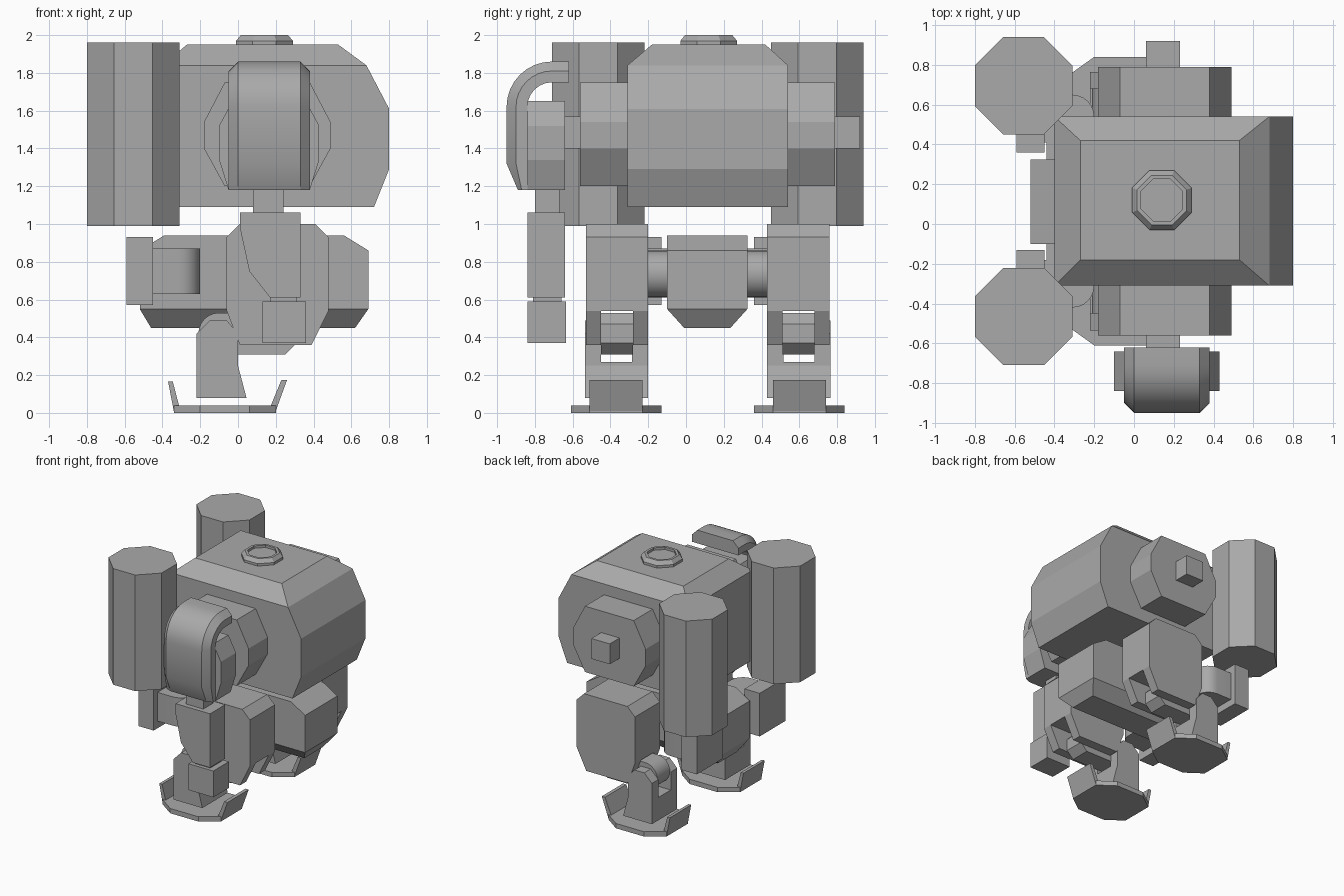
import bpy
import bmesh
from math import sin, cos, pi, radians

if "Cube" in bpy.data.objects:
    bpy.data.objects.remove(bpy.data.objects["Cube"], do_unlink=True)

grey = bpy.data.materials.new("machine_grey")
grey.use_nodes = True
COLOUR = (0.4, 0.4, 0.4, 1)
grey.diffuse_color = COLOUR
grey.node_tree.nodes["Principled BSDF"].inputs["Base Color"].default_value = COLOUR

MID_Y = 0.115  # plane between the two halves of the machine


def loft(name, loops, smooth=False, twin=False):
    """Skin a stack of loops and cap both ends; twin adds the mirrored part."""
    sides = [("near_", False), ("far_", True)] if twin else [("", False)]
    for prefix, flip in sides:
        bm = bmesh.new()
        rings = []
        for loop in loops:
            rings.append([bm.verts.new((x, 2 * MID_Y - y if flip else y, z)) for x, y, z in loop])
        n = len(rings[0])
        for a, b in zip(rings, rings[1:]):
            for i in range(n):
                j = (i + 1) % n
                bm.faces.new((a[i], a[j], b[j], b[i]))
        bm.faces.new(rings[0])
        bm.faces.new(rings[-1])
        bmesh.ops.recalc_face_normals(bm, faces=bm.faces)
        mesh = bpy.data.meshes.new(prefix + name)
        bm.to_mesh(mesh)
        bm.free()
        mesh.materials.append(grey)
        obj = bpy.data.objects.new(prefix + name, mesh)
        bpy.context.collection.objects.link(obj)
        if smooth:
            bpy.ops.object.select_all(action="DESELECT")
            obj.select_set(True)
            bpy.context.view_layer.objects.active = obj
            bpy.ops.object.shade_smooth_by_angle(angle=radians(30))


def side_prism(name, profile, y0, y1, **kw):
    """Extrude an (x, z) profile along y."""
    loft(name, [[(x, y, z) for x, z in profile] for y in (y0, y1)], **kw)


def flat_prism(name, profile, z0, z1, **kw):
    """Extrude an (x, y) profile along z."""
    loft(name, [[(x, y, z) for x, y in profile] for z in (z0, z1)], **kw)


def box(name, x0, x1, y0, y1, z0, z1, **kw):
    side_prism(name, rect(x0, x1, z0, z1), y0, y1, **kw)


def rect(a0, a1, b0, b1):
    return [(a0, b0), (a1, b0), (a1, b1), (a0, b1)]


def arc(cx, cy, r, start, end, steps):
    angles = [radians(start + (end - start) * i / steps) for i in range(steps + 1)]
    return [(cx + r * cos(a), cy + r * sin(a)) for a in angles]


def octagon(cx, cy, r):
    """Flat-sided octagon with half width r."""
    return arc(cx, cy, r / cos(pi / 8), 22.5, 337.5, 7)


def at_z(loop, z):
    return [(x, y, z) for x, y in loop]


# Torso: body with a sloping roof rim and a stepped nose
side_prism("torso", [(-0.40, 1.09), (0.72, 1.09), (0.80, 1.29), (0.80, 1.61),
                     (0.68, 1.84), (-0.40, 1.84)], -0.31, 0.54)
loft("torso_roof", [at_z(rect(-0.40, 0.68, -0.31, 0.54), 1.84),
                    at_z(rect(-0.27, 0.53, -0.18, 0.42), 1.95)])

# Roof hatch with a sunken lid
hatch = [(0.15, 1.94), (0.15, 1.97), (0.125, 2.0), (0.105, 2.0), (0.105, 1.98)]
loft("roof_hatch", [at_z(octagon(0.14, 0.12, r), z) for r, z in hatch])

# Shoulder drums and arm pegs
side_prism("shoulder", [(-0.18, 1.40), (-0.07, 1.20), (0.38, 1.20), (0.49, 1.40),
                        (0.49, 1.54), (0.38, 1.75), (-0.07, 1.75), (-0.18, 1.54)],
           -0.56, -0.31, twin=True)
box("arm_peg", 0.06, 0.23, -0.69, -0.55, 1.40, 1.57, twin=True)

# Single arm
side_prism("upper_arm", [(-0.10, 1.34), (-0.05, 1.18), (0.38, 1.18), (0.43, 1.34),
                         (0.43, 1.52), (0.36, 1.65), (-0.03, 1.65), (-0.10, 1.52)],
           -0.84, -0.64)
box("elbow_link", 0.08, 0.24, -0.80, -0.67, 1.05, 1.19)
side_prism("forearm", [(0.01, 1.06), (0.01, 0.98), (0.06, 0.75), (0.17, 0.61),
                       (0.33, 0.61), (0.33, 1.06)], -0.84, -0.64)
box("wrist", 0.17, 0.31, -0.81, -0.66, 0.58, 0.62)
box("hand", 0.13, 0.36, -0.84, -0.635, 0.37, 0.59)


# Curved arm shield with chamfered rims
def shield_section(x, inset):
    r = 0.24 - inset
    outer = [(-0.62, 1.86 - inset)] + arc(-0.71, 1.62, r, 90, 180, 8)
    outer += [(-0.95 + inset, 1.32), (-0.89 + inset * 0.4, 1.18)]
    inner = [(-0.84, 1.18), (-0.84, 1.62)]
    inner += arc(-0.71, 1.62, 0.13, 165, 90, 5) + [(-0.62, 1.75)]
    return [(x, y, z) for y, z in outer + inner]


loft("arm_shield", [shield_section(x, i) for x, i in
                    ((-0.05, 0.05), (0.0, 0), (0.33, 0), (0.38, 0.05))], smooth=True)

# Upright tanks with their elbow brackets
flat_prism("tank", octagon(-0.555, -0.465, 0.245), 0.99, 1.96, twin=True)
box("bracket_block", -0.59, -0.45, -0.47, -0.13, 0.57, 0.93, twin=True)
bend = [(-0.46, -0.18), (-0.46, -0.42)] + arc(-0.31, -0.31, 0.11, -90, 0, 6)
flat_prism("bracket_elbow", bend + [(-0.20, -0.09), (-0.44, -0.09), (-0.44, -0.18)],
           0.63, 0.87, smooth=True, twin=True)

# Pelvis with a tapered underside
side_prism("pelvis", [(-0.52, 0.55), (0.69, 0.55), (0.69, 0.86), (0.56, 0.94),
                      (-0.39, 0.94), (-0.52, 0.86)], -0.10, 0.325)
loft("pelvis_keel", [at_z(rect(-0.52, 0.69, -0.10, 0.325), 0.55),
                     at_z(rect(-0.46, 0.62, -0.01, 0.235), 0.45)])

# Legs
side_prism("hip_axle", arc(0.20, 0.735, 0.125, 0, 345, 23), -0.25, -0.09,
           smooth=True, twin=True)
side_prism("thigh", [(-0.06, 0.54), (0.48, 0.54), (0.48, 0.93), (0.41, 1.0),
                     (0.01, 1.0), (-0.06, 0.93)], -0.53, -0.20, twin=True)
for tag, y0, y1 in (("outer", -0.53, -0.45), ("inner", -0.28, -0.20)):
    side_prism("thigh_cheek_" + tag, [(0.01, 0.36), (0.39, 0.36), (0.48, 0.54),
                                      (-0.06, 0.54)], y0, y1, twin=True)
    side_prism("shin_fork_" + tag, [(-0.22, 0.27), (0.0, 0.27), (0.0, 0.42), (-0.06, 0.49),
                                    (-0.15, 0.49), (-0.22, 0.42)], y0 - 0.005, y1, twin=True)
knee = arc(-0.10, 0.42, 0.11, 90, 270, 12)
side_prism("knee", knee + [(0.25, 0.31), (0.31, 0.37), (0.31, 0.47), (0.25, 0.53)],
           -0.45, -0.28, smooth=True, twin=True)
side_prism("shin", [(-0.22, 0.08), (0.045, 0.08), (0.0, 0.25), (0.0, 0.27), (-0.22, 0.27)],
           -0.535, -0.20, twin=True)

# Feet: octagonal soles with upturned toe and heel plates
sole = [(-0.34, -0.51), (-0.20, -0.61), (0.06, -0.61), (0.20, -0.51),
        (0.20, -0.23), (0.06, -0.13), (-0.20, -0.13), (-0.34, -0.23)]
flat_prism("sole", sole, 0.0, 0.04, twin=True)
side_prism("toe_plate", [(0.17, 0.03), (0.20, 0.01), (0.26, 0.175), (0.23, 0.175)],
           -0.51, -0.23, twin=True)
side_prism("heel_plate", [(-0.31, 0.03), (-0.34, 0.01), (-0.37, 0.165), (-0.345, 0.165)],
           -0.51, -0.23, twin=True)
